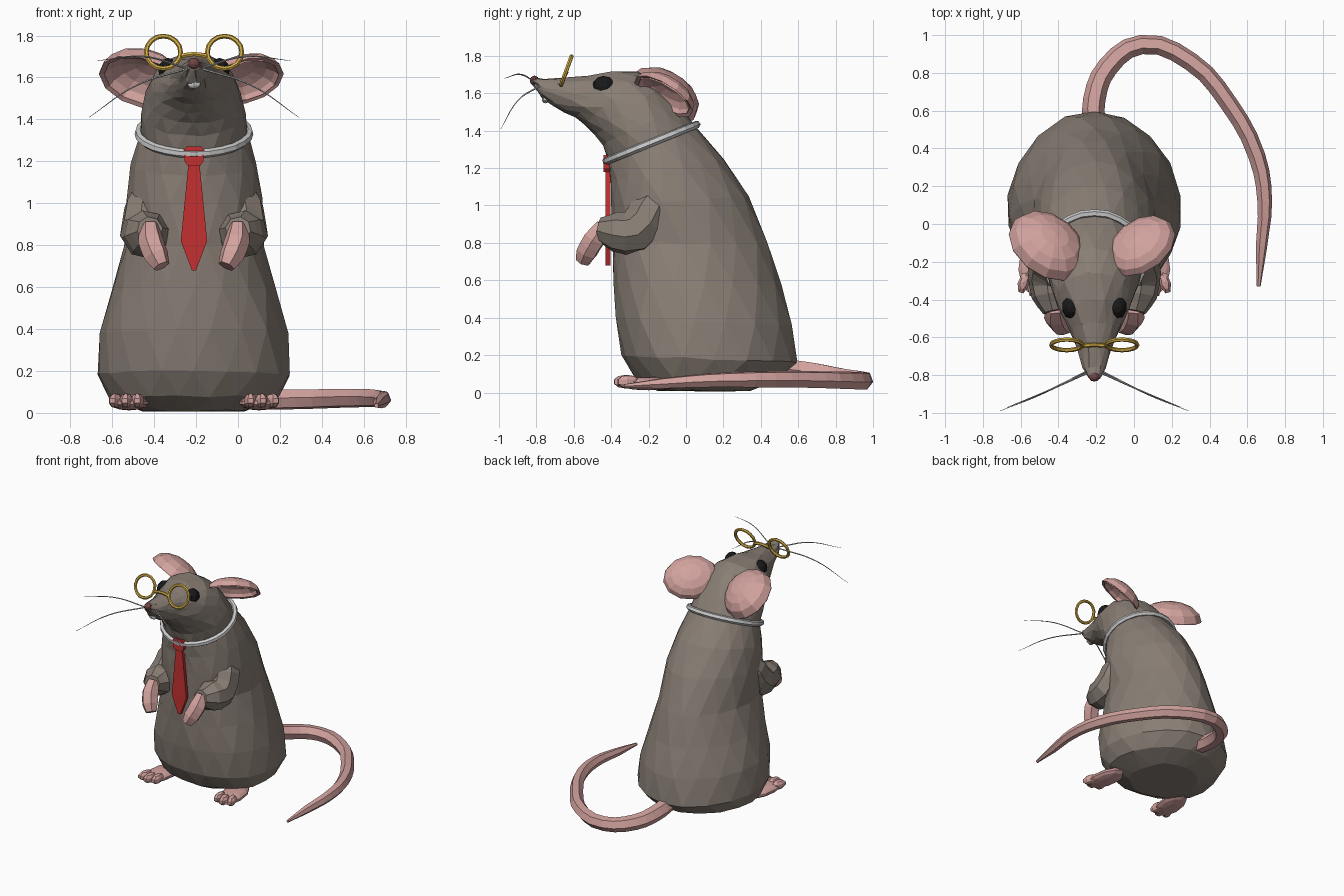
import bpy, bmesh, random
from math import sin, cos, pi, radians
from mathutils import Vector, Matrix

if "Cube" in bpy.data.objects:
    bpy.data.objects.remove(bpy.data.objects["Cube"])

random.seed(4)
CX = -0.21  # symmetry plane of the animal (the tail swings out to the right)


def material(name, rgb):
    m = bpy.data.materials.new(name)
    m.diffuse_color = (*rgb, 1)
    m.use_nodes = True
    m.node_tree.nodes["Principled BSDF"].inputs["Base Color"].default_value = m.diffuse_color
    return m


FUR = material("fur", (0.25, 0.21, 0.178))
PINK = material("skin", (0.64, 0.36, 0.34))
RED = material("tie_red", (0.55, 0.03, 0.03))
GOLD = material("gold", (0.65, 0.41, 0.06))
WHITE = material("white", (1.0, 1.0, 0.97))
BLACK = material("black", (0.01, 0.01, 0.01))
NOSE = material("nose", (0.17, 0.06, 0.06))
HAIR = material("whisker_grey", (0.6, 0.6, 0.6))


def finish(name, bm, mat):
    bmesh.ops.recalc_face_normals(bm, faces=bm.faces)
    me = bpy.data.meshes.new(name)
    bm.to_mesh(me)
    bm.free()
    me.materials.append(mat)
    ob = bpy.data.objects.new(name, me)
    bpy.context.collection.objects.link(ob)
    return ob


def loft(name, rings, mat, sides=18, jitter=0.0):
    """Each ring: front (y, z), back (y, z), half width, forward shift of the widest point."""
    bm = bmesh.new()
    rows = []
    for i, (yf, zf, yb, zb, w, skew) in enumerate(rings):
        row = []
        for k in range(sides):
            a = 2 * pi * (k + 0.5 * (i % 2)) / sides
            t = 0.5 + 0.5 * cos(a) - skew * sin(a) ** 2
            p = Vector((CX + w * sin(a), yf + (yb - yf) * t, zf + (zb - zf) * t))
            row.append(bm.verts.new(p + Vector([random.uniform(-jitter, jitter) for _ in range(3)])))
        rows.append(row)
    for i, (r0, r1) in enumerate(zip(rows, rows[1:])):
        for k in range(sides):
            n = (k + 1) % sides
            if i % 2 == 0:
                bm.faces.new((r0[k], r0[n], r1[k]))
                bm.faces.new((r0[n], r1[n], r1[k]))
            else:
                bm.faces.new((r0[k], r0[n], r1[n]))
                bm.faces.new((r0[k], r1[n], r1[k]))
    bm.faces.new(rows[0])
    bm.faces.new(rows[-1])
    return finish(name, bm, mat)


def tube(name, pts, mat, depth=1.0, closed=False, res=4, bevel=1):
    """Round tube through (x, y, z, radius) points."""
    cu = bpy.data.curves.new(name, 'CURVE')
    cu.dimensions = '3D'
    cu.bevel_depth, cu.bevel_resolution = depth, bevel
    cu.resolution_u, cu.use_fill_caps = res, True
    sp = cu.splines.new('BEZIER')
    sp.bezier_points.add(len(pts) - 1)
    sp.use_cyclic_u, sp.use_smooth = closed, False
    for b, (x, y, z, r) in zip(sp.bezier_points, pts):
        b.co, b.radius = (x, y, z), r
        b.handle_left_type = b.handle_right_type = 'AUTO'
    tmp = bpy.data.objects.new(name + "_curve", cu)
    bpy.context.collection.objects.link(tmp)
    me = bpy.data.meshes.new_from_object(tmp.evaluated_get(bpy.context.evaluated_depsgraph_get()))
    bpy.data.objects.remove(tmp)
    me.materials.clear()
    me.materials.append(mat)
    ob = bpy.data.objects.new(name, me)
    bpy.context.collection.objects.link(ob)
    return ob


def blob(name, loc, size, mat, turn=0, u=10, v=7):
    bm = bmesh.new()
    mtx = Matrix.Translation(loc) @ Matrix.Rotation(radians(turn), 4, 'Z') @ Matrix.Diagonal((*size, 1))
    bmesh.ops.create_uvsphere(bm, u_segments=u, v_segments=v, radius=1, matrix=mtx)
    return finish(name, bm, mat)


# Body and head in one lofted skin
loft("body_and_head", [
    (-0.15, 0.01, 0.35, 0.01, 0.25, 0.05), (-0.28, 0.08, 0.50, 0.07, 0.41, 0.06),
    (-0.35, 0.20, 0.60, 0.16, 0.465, 0.06), (-0.378, 0.40, 0.57, 0.36, 0.448, 0.06),
    (-0.388, 0.60, 0.51, 0.57, 0.395, 0.05), (-0.393, 0.80, 0.445, 0.80, 0.335, 0.05),
    (-0.40, 1.00, 0.335, 1.05, 0.328, 0.05), (-0.41, 1.13, 0.205, 1.25, 0.30, 0.03),
    (-0.42, 1.24, 0.05, 1.43, 0.255, 0), (-0.45, 1.32, -0.03, 1.53, 0.25, 0),
    (-0.49, 1.38, -0.13, 1.64, 0.23, 0), (-0.54, 1.43, -0.26, 1.715, 0.20, 0),
    (-0.59, 1.47, -0.40, 1.72, 0.158, 0), (-0.65, 1.50, -0.52, 1.695, 0.12, 0),
    (-0.71, 1.53, -0.65, 1.685, 0.085, 0), (-0.77, 1.575, -0.76, 1.68, 0.06, 0),
    (-0.81, 1.63, -0.82, 1.685, 0.03, 0)], FUR, jitter=0.005)
blob("nose", (CX, -0.81, 1.667), (0.03, 0.025, 0.027), NOSE)
blob("teeth", (CX, -0.752, 1.568), (0.034, 0.02, 0.022), WHITE, u=6, v=5)

# Tail curling round on the ground
tube("tail", [(-0.21, 0.50, 0.13, 0.058), (-0.21, 0.66, 0.11, 0.057), (-0.14, 0.83, 0.08, 0.054),
              (0.04, 0.95, 0.065, 0.05), (0.30, 0.86, 0.065, 0.048), (0.50, 0.64, 0.07, 0.046),
              (0.65, 0.36, 0.07, 0.044), (0.692, 0.12, 0.065, 0.038), (0.675, -0.12, 0.05, 0.029),
              (0.66, -0.33, 0.035, 0.01)], PINK, res=3, depth=1.04)

# Paired parts
for s, side in ((-1, "left"), (1, "right")):
    def at(o, y, z):
        return (CX + s * o, y, z)

    def limb(name, pts, mat, **kw):
        return tube(f"{name}_{side}", [(CX + s * o, y, z, r) for o, y, z, r in pts], mat, **kw)

    # Dished ear: squashed dome, open side facing forward, down and outward
    bm = bmesh.new()
    bmesh.ops.create_uvsphere(bm, u_segments=12, v_segments=8, radius=1)
    bmesh.ops.bisect_plane(bm, geom=bm.verts[:] + bm.edges[:] + bm.faces[:], plane_co=(0, 0, -0.01),
                           plane_no=(0, 0, -1), clear_outer=True)
    out = Vector((-0.35, 0.55, 0.75)).normalized()
    across = Vector((0.76, 0.64, -0.12)).normalized()
    over = out.cross(across).normalized()
    for v in bm.verts:
        p = across * v.co.x * 0.20 + over * v.co.y * 0.17 + out * v.co.z * 0.10
        v.co = at(0.25 + p.x, -0.12 + p.y, 1.583 + p.z)
    ear = finish(f"ear_{side}", bm, PINK)
    mod = ear.modifiers.new("thickness", 'SOLIDIFY')
    mod.thickness = 0.025

    blob(f"eye_{side}", at(0.122, -0.44, 1.633), (0.05, 0.062, 0.06), BLACK, u=10, v=6)

    # Arms with shoulders, hands and feet with toes
    limb("upper_arm", [(0.20, -0.12, 1.12, 0.06), (0.215, -0.18, 0.98, 0.12),
                       (0.23, -0.27, 0.86, 0.125), (0.225, -0.38, 0.86, 0.108),
                       (0.21, -0.465, 0.875, 0.062)], FUR, res=2, bevel=2)
    limb("hand", [(0.21, -0.44, 0.89, 0.046), (0.205, -0.49, 0.82, 0.062),
                  (0.18, -0.53, 0.75, 0.06), (0.155, -0.55, 0.70, 0.042)], PINK, res=2)
    blob(f"foot_{side}", at(0.31, -0.20, 0.048), (0.092, 0.18, 0.036), PINK, turn=s * 8)
    for i in (-1, 0, 1):
        blob(f"toe_{side}_{i + 2}", at(0.322 + i * 0.052, -0.31 - 0.018 * (i == 0), 0.058),
             (0.032, 0.065, 0.036), PINK, turn=s * (8 + 8 * i), u=7, v=5)

    # Spectacle rim, leaning back slightly
    tube(f"spectacle_rim_{side}",
         [(*at(0.146 + 0.082 * cos(a), -0.64 + 0.028 * sin(a), 1.72 + 0.077 * sin(a)), 0.0115)
          for a in [i * pi / 4 for i in range(8)]], GOLD, closed=True, res=2)

    # Whiskers
    limb("whisker_upper", [(0.04, -0.79, 1.645, 0.005), (0.24, -0.88, 1.70, 0.004),
                           (0.46, -0.97, 1.68, 0.001)], HAIR, res=5, bevel=0)
    limb("whisker_lower", [(0.04, -0.78, 1.64, 0.005), (0.28, -0.90, 1.56, 0.004),
                           (0.50, -0.99, 1.41, 0.001)], HAIR, res=5, bevel=0)

tube("spectacle_bridge", [(CX - 0.07, -0.645, 1.70, 0.0115), (CX, -0.64, 1.712, 0.0115),
                          (CX + 0.07, -0.645, 1.70, 0.0115)], GOLD, res=2)

# Collar, tilted around the neck
tube("collar", [(CX + 0.263 * sin(a), -0.185 + 0.242 * cos(a), 1.335 + 0.098 * cos(a), 0.021)
                for a in [i * pi / 6 for i in range(12)]], WHITE, closed=True, res=2)


# Tie: outlined plates given thickness
def plate(name, half_outline, y0, y1):
    bm = bmesh.new()
    outline = half_outline + [(-w, z) for w, z in reversed(half_outline)]
    face = bm.faces.new([bm.verts.new((CX + w, y0, z)) for w, z in outline])
    moved = bmesh.ops.extrude_face_region(bm, geom=[face])["geom"]
    bmesh.ops.translate(bm, verts=[g for g in moved if isinstance(g, bmesh.types.BMVert)], vec=(0, y1 - y0, 0))
    return finish(name, bm, RED)


plate("tie_blade", [(0.025, 1.20), (0.063, 0.82), (0.01, 0.68)], -0.43, -0.405)
plate("tie_knot", [(0.035, 1.27), (0.047, 1.255), (0.045, 1.20), (0.03, 1.18)], -0.44, -0.395)
